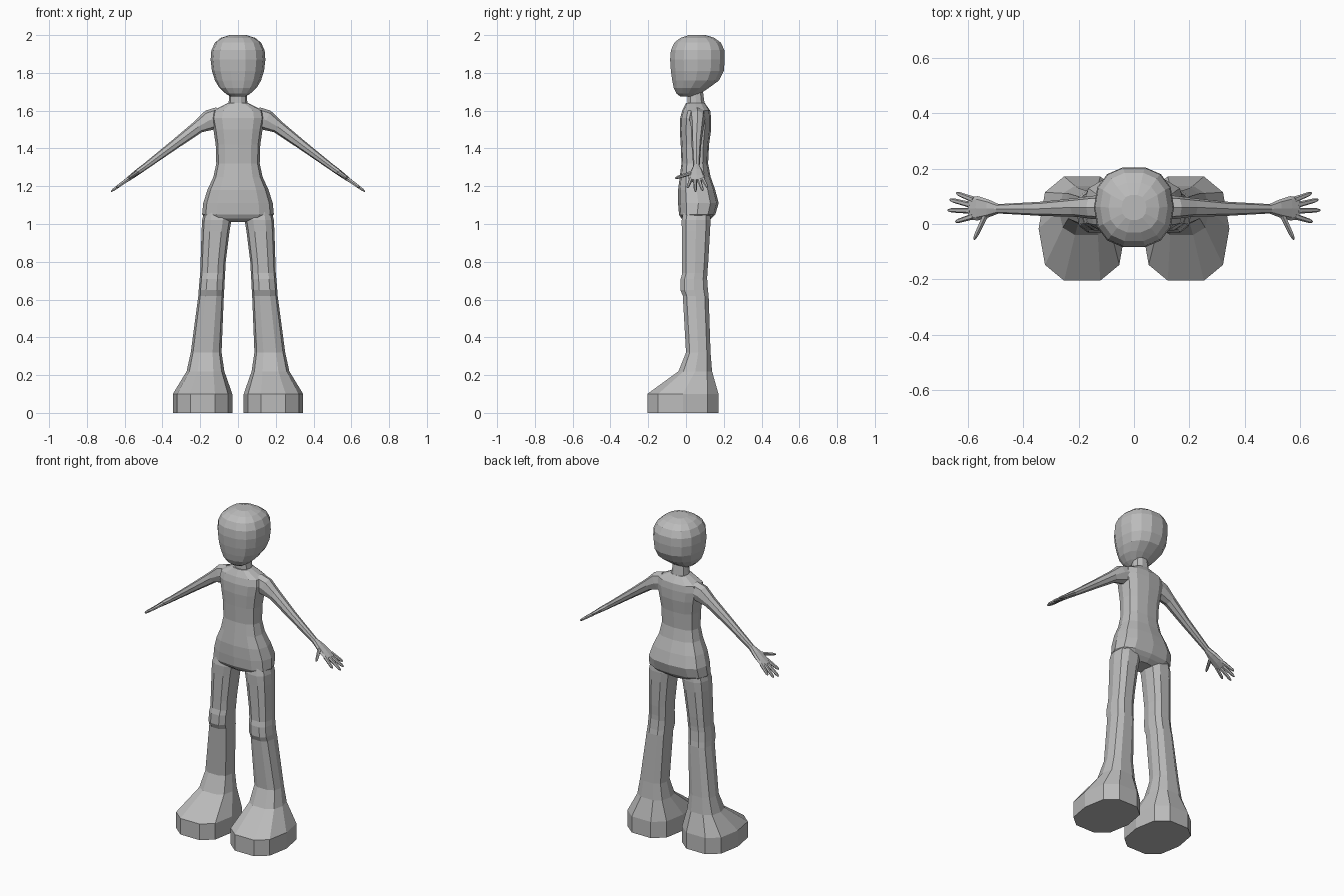
import bpy, bmesh
from math import sin, cos, pi
from mathutils import Vector

cube = bpy.data.objects.get("Cube")
if cube:
    bpy.data.objects.remove(cube, do_unlink=True)

grey = bpy.data.materials.new("plain grey")
grey.use_nodes = True
colour = (0.5, 0.5, 0.5, 1)
grey.diffuse_color = colour
grey.node_tree.nodes["Principled BSDF"].inputs["Base Color"].default_value = colour


def outline(n, power):
    """Rounded-square outline, scaled to fill -1..1."""
    pts = []
    for i in range(n):
        c, s = cos(2 * pi * i / n), sin(2 * pi * i / n)
        pts.append([abs(v) ** power * (1 if v > 0 else -1) for v in (c, s)])
    mx = max(p[0] for p in pts)
    my = max(p[1] for p in pts)
    return [(a / mx, b / my) for a, b in pts]


def loft(name, rings):
    """Skin a list of point rings and cap both ends."""
    bm = bmesh.new()
    loops = [[bm.verts.new(p) for p in ring] for ring in rings]
    n = len(loops[0])
    for a, b in zip(loops, loops[1:]):
        for i in range(n):
            j = (i + 1) % n
            bm.faces.new((a[i], a[j], b[j], b[i]))
    bm.faces.new(loops[0])
    bm.faces.new(loops[-1])
    bmesh.ops.recalc_face_normals(bm, faces=bm.faces)
    mesh = bpy.data.meshes.new(name)
    bm.to_mesh(mesh)
    bm.free()
    mesh.materials.append(grey)
    obj = bpy.data.objects.new(name, mesh)
    bpy.context.collection.objects.link(obj)
    return obj


def stack(name, levels, n, power, side=1):
    """Horizontal rings, each given as z, x0, x1, y0, y1."""
    shape = outline(n, power)
    loft(name, [[(side * ((x0 + x1) / 2 + a * (x1 - x0) / 2),
                  (y0 + y1) / 2 + b * (y1 - y0) / 2, z) for a, b in shape]
                for z, x0, x1, y0, y1 in levels])


def limb(name, nodes, n, side):
    """Tube along nodes of x, y, z, half depth, half height."""
    rings = []
    pts = [Vector(k[:3]) for k in nodes]
    for i, k in enumerate(nodes):
        d = pts[min(i + 1, len(pts) - 1)] - pts[max(i - 1, 0)]
        up = Vector((-d.z, 0, d.x)).normalized()
        across = d.cross(up).normalized()
        ring = [pts[i] + across * k[3] * a + up * k[4] * b
                for a, b in outline(n, 0.85)]
        rings.append([(side * p.x, p.y, p.z) for p in ring])
    loft(name, rings)


def centred(rows):
    return [(z, -w, w, y0, y1) for z, w, y0, y1 in rows]


# Head, neck and torso
stack("head", centred([
    (1.675, .04, -.03, .05), (1.69, .065, -.05, .075), (1.72, .098, -.065, .12),
    (1.76, .122, -.073, .175), (1.81, .138, -.08, .2), (1.87, .145, -.084, .205),
    (1.92, .141, -.08, .203), (1.96, .122, -.062, .185), (1.985, .092, -.03, .15),
    (2.0, .045, .015, .105)]), 14, 0.85)
stack("neck", centred([(1.6, .058, 0, .1), (1.64, .05, .008, .098),
                       (1.7, .045, .01, .09)]), 10, 0.9)
stack("torso", centred([
    (1.01, .06, .0, .11), (1.03, .17, -.025, .135), (1.05, .19, -.037, .155),
    (1.11, .184, -.042, .173), (1.18, .162, -.042, .155), (1.25, .13, -.033, .13),
    (1.32, .115, -.024, .117), (1.42, .118, -.028, .122), (1.5, .13, -.033, .133),
    (1.56, .142, -.031, .133), (1.6, .135, -.02, .128), (1.64, .055, .0, .1)]), 12, 0.75)

for side, word in ((1, "left"), (-1, "right")):
    # Flared leg with knee and block foot
    stack(word + "_leg", [
        (1.08, .045, .175, -.01, .125), (1.02, .035, .19, -.023, .13),
        (.96, .045, .193, -.022, .127), (.8, .065, .198, -.02, .118),
        (.74, .068, .2, -.02, .113), (.71, .07, .203, -.028, .112),
        (.65, .073, .208, -.03, .116), (.62, .075, .21, -.017, .12),
        (.32, .087, .25, 0, .13), (.22, .072, .272, -.04, .138),
        (.1, .03, .345, -.205, .172), (0, .03, .345, -.205, .172)], 10, 0.75, side)
    # Arm running into a flat palm
    limb(word + "_arm", [
        (.1, .06, 1.565, .045, .055), (.15, .06, 1.55, .042, .055),
        (.21, .06, 1.515, .034, .035), (.33, .055, 1.425, .026, .026),
        (.49, .055, 1.305, .017, .017), (.525, .056, 1.28, .032, .016),
        (.565, .057, 1.25, .044, .013), (.595, .055, 1.228, .04, .01)], 8, side)
    # Fingers and thumb
    digits = {"little_finger": (.58, .088, 1.239, .642, .112, 1.195),
              "ring_finger": (.59, .069, 1.232, .665, .088, 1.177),
              "middle_finger": (.59, .048, 1.232, .672, .05, 1.172),
              "index_finger": (.58, .028, 1.239, .645, .008, 1.192),
              "thumb": (.535, .035, 1.272, .578, -.056, 1.243)}
    for name, d in digits.items():
        base, tip = Vector(d[:3]), Vector(d[3:])
        mid = base.lerp(tip, 0.85)
        limb(word + "_" + name, [(*base, .011, .01), (*mid, .008, .007),
                                 (*tip, .004, .003)], 6, side)
